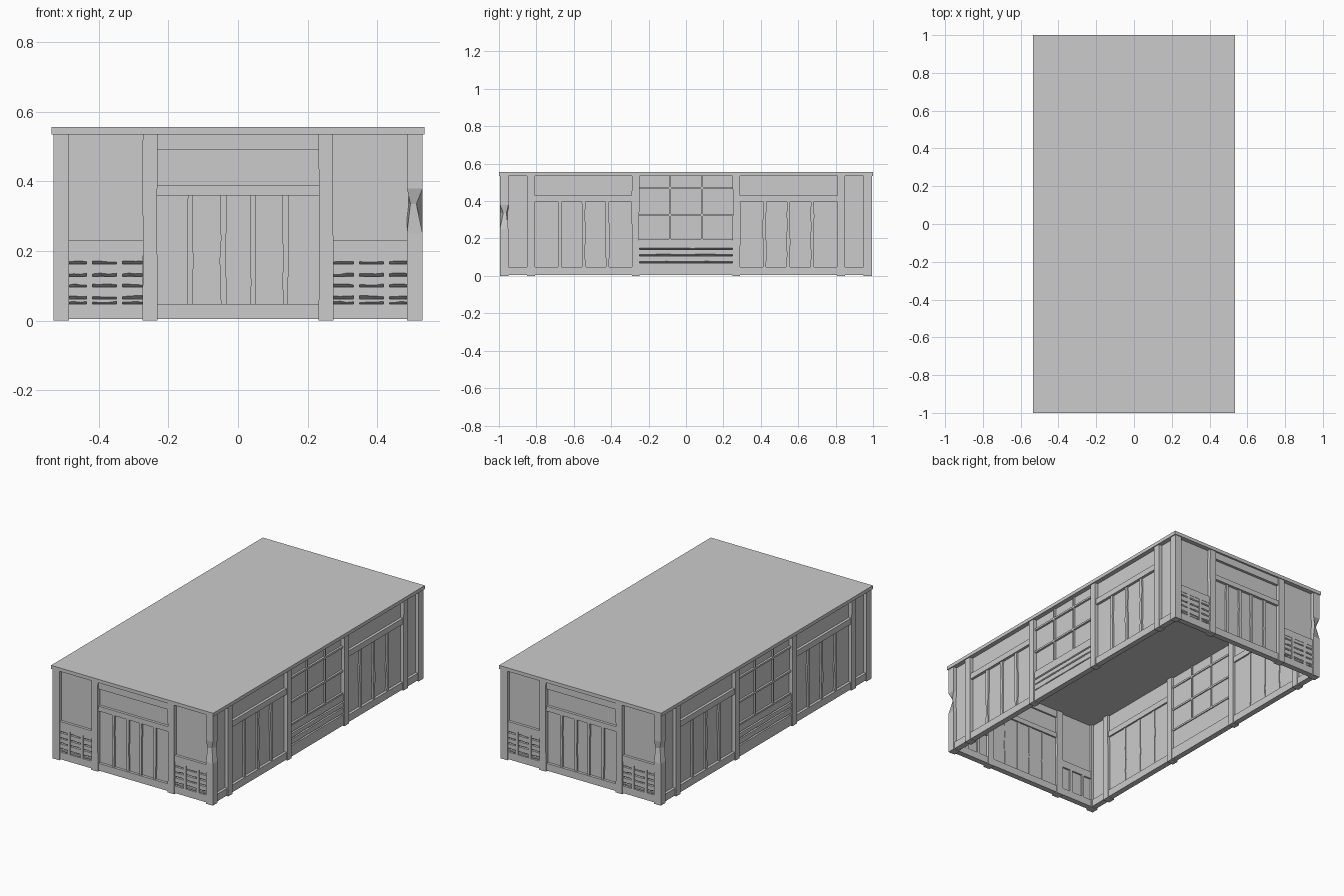
import bpy, bmesh, math, random

random.seed(4)
if "Cube" in bpy.data.objects:
    bpy.data.objects.remove(bpy.data.objects["Cube"])

grey = bpy.data.materials.new("plain_grey")
grey.use_nodes = True
grey.diffuse_color = (0.6, 0.6, 0.6, 1)
bsdf = next(n for n in grey.node_tree.nodes if n.type == 'BSDF_PRINCIPLED')
bsdf.inputs["Base Color"].default_value = (0.6, 0.6, 0.6, 1)

HX, HY, TOP = 0.53, 0.995, 0.536   # wall planes and wall height


def skin(bm, rings):
    """Closed solid through a list of equal point rings."""
    loops = [[bm.verts.new(p) for p in ring] for ring in rings]
    for a, b in zip(loops, loops[1:]):
        for i in range(len(a)):
            j = (i + 1) % len(a)
            bm.faces.new((a[i], a[j], b[j], b[i]))
    bm.faces.new(loops[0][::-1])
    bm.faces.new(loops[-1])


def make(name, bm, angles):
    """Finish a mesh and place a copy at each turn about the centre."""
    bmesh.ops.recalc_face_normals(bm, faces=bm.faces[:])
    mesh = bpy.data.meshes.new(name)
    bm.to_mesh(mesh)
    bm.free()
    mesh.materials.append(grey)
    for a in angles:
        ob = bpy.data.objects.new(name, mesh)
        ob.rotation_euler.z = math.radians(a)
        bpy.context.scene.collection.objects.link(ob)


def bar(bm, dist, u0, u1, z0, z1, d0, d1, wobble=0, steps=1):
    """Upright bar in a wall; d is the depth behind the wall plane."""
    rings = []
    for k in range(steps + 1):
        z = z0 + (z1 - z0) * k / steps
        a, b = (random.uniform(-wobble, wobble) for _ in range(2))
        rings.append([(u0 + a, d0 - dist, z), (u1 + b, d0 - dist, z),
                      (u1 + b, d1 - dist, z), (u0 + a, d1 - dist, z)])
    skin(bm, rings)


def slats(bm, dist, u0, u1, levels, steps):
    """Stacked boards, each with an undercut lower lip."""
    for zt, zb in zip(levels, levels[1:]):
        rings = []
        for k in range(steps + 1):
            u = u0 + (u1 - u0) * k / steps
            w = random.uniform(-0.002, 0.002)
            profile = [(0.008, zt), (0.008, zb + 0.008 + w),
                       (0.021, zb + w), (0.025, zb), (0.025, zt)]
            rings.append([(u, d - dist, z) for d, z in profile])
        skin(bm, rings)


def wall(prefix, dist, angles, parts):
    """Each part is a name, a depth range, wobble, steps and its rectangles."""
    for name, d0, d1, wobble, steps, rects in parts:
        bm = bmesh.new()
        for r in rects:
            bar(bm, dist, *r, d0, d1, wobble, steps)
        make(prefix + name, bm, angles)


def both(rects):
    return rects + [(-b, -a, z0, z1) for a, b, z0, z1 in rects]


# End walls: door bay between two louvred bays
END, LONG = (0, 180), (90, 270)
wall("end_", HY, END, [
    ("panel", 0.022, 0.03, 0, 1, [(-0.5, 0.5, 0.005, TOP)]),
    ("posts", 0, 0.045, 0.0015, 4, both([(0.232, 0.274, 0, TOP)])),
    ("rails", 0.006, 0.04, 0, 1,
     [(-0.235, 0.235, 0.005, 0.048), (-0.235, 0.235, 0.36, 0.39),
      (-0.235, 0.235, 0.492, TOP)]
     + both([(0.27, 0.49, 0.005, 0.048), (0.27, 0.49, 0.186, 0.23)])),
    ("battens", 0.012, 0.034, 0.002, 5,
     both([(0.035, 0.051, 0.048, 0.36), (0.129, 0.145, 0.048, 0.36)])),
    ("louvre_dividers", 0.006, 0.04, 0, 1,
     both([(0.332, 0.349, 0.048, 0.186), (0.418, 0.435, 0.048, 0.186)])),
])

# Long walls: window bay between two planked bays
wall("long_", HX, LONG, [
    ("panel", 0.022, 0.03, 0, 1, [(-0.96, 0.96, 0.005, TOP)]),
    ("posts", 0, 0.045, 0.001, 4,
     both([(0.25, 0.29, 0, TOP), (0.808, 0.85, 0, TOP)])),
    ("rails", 0.006, 0.04, 0, 1,
     [(-0.255, 0.255, 0.005, 0.07)]
     + both([(0.285, 0.812, 0.005, 0.048), (0.285, 0.812, 0.395, 0.43),
             (0.845, 0.95, 0.005, 0.048)])),
    ("battens", 0.012, 0.034, 0.003, 5,
     both([(u - 0.009, u + 0.009, 0.048, 0.395)
           for u in (0.42, 0.547, 0.675)])),
    ("window_bars", 0.01, 0.036, 0, 1,
     both([(0.08, 0.09, 0.19, TOP)])
     + [(-0.25, 0.25, z, z + 0.011) for z in (0.187, 0.321, 0.465)]),
])

# Louvres under the end wall panels
bm = bmesh.new()
for a, b in ((0.274, 0.332), (0.349, 0.418), (0.435, 0.487)):
    for u0, u1 in ((a, b), (-b, -a)):
        slats(bm, HY, u0, u1, (0.186, 0.162, 0.127, 0.096, 0.062, 0.046), 3)
make("end_louvres", bm, END)

# Boards under the windows
bm = bmesh.new()
slats(bm, HX, -0.25, 0.25, (0.19, 0.14, 0.107, 0.069), 7)
make("window_boards", bm, LONG)

# Corner posts, one of each pair chipped on its outer edge
for name, side, chip in (("chipped_corner_post", 1, 0.018),
                         ("corner_post", -1, 0)):
    bm = bmesh.new()
    rings = []
    for z, c in ((0, 0), (0.25, 0), (0.335, chip), (0.38, 0), (TOP, 0)):
        out, inn = side * HX, side * (HX - 0.045)
        rings.append([(out - side * c, -HY + c, z), (inn, -HY, z),
                      (inn, -HY + 0.045, z), (out, -HY + 0.045, z)]
                     if not c else
                     [(out - side * c, -HY + c, z), (inn + side * 0.01, -HY, z),
                      (inn, -HY + 0.045, z), (out, -HY + 0.035, z)])
    skin(bm, rings)
    make(name, bm, END)

# Flat roof slab
bm = bmesh.new()
skin(bm, [[(x, y, z) for x, y in ((-0.536, -1), (0.536, -1),
                                  (0.536, 1), (-0.536, 1))]
          for z in (0.535, 0.556)])
make("roof", bm, (0,))
